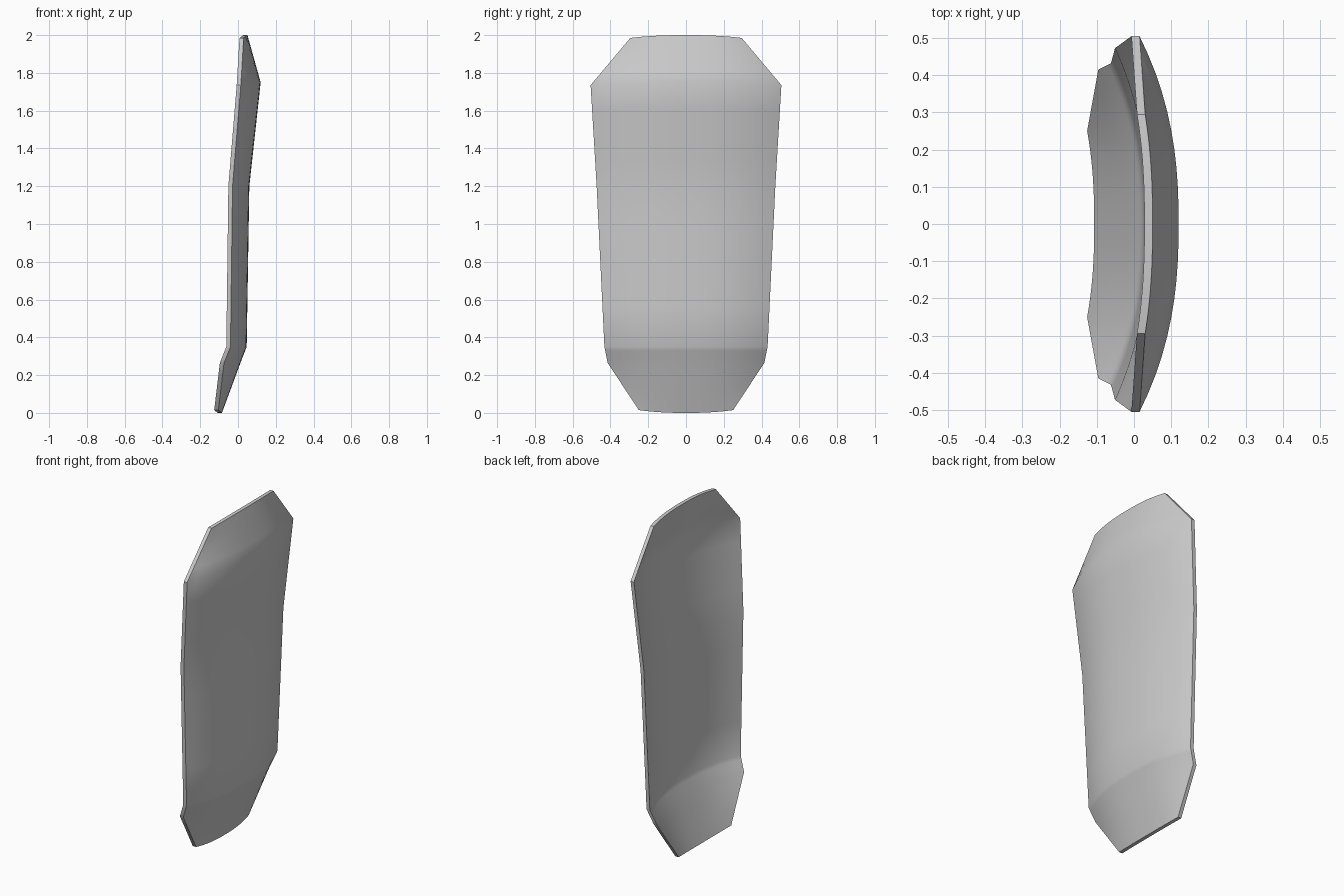
import bpy, bmesh, math
from mathutils import Vector

cube = bpy.data.objects.get("Cube")
if cube:
    bpy.data.objects.remove(cube, do_unlink=True)

# One plain grey for the whole panel
grey = bpy.data.materials.new("plain grey")
grey.use_nodes = True
colour = (0.6, 0.6, 0.6, 1)
grey.diffuse_color = colour
grey.node_tree.nodes["Principled BSDF"].inputs["Base Color"].default_value = colour

THICKNESS = 0.022
COLUMNS = 20
STEPS = 4  # loops per span, keeping each bend's shading local

# Sections from bottom to top: centre z, edge z, centre x, edge x, half width
SECTIONS = [Vector(s) for s in (
    (0.00, 0.015, -0.085, -0.104, 0.25),
    (0.27, 0.265, 0.015, -0.074, 0.415),
    (0.35, 0.35, 0.046, -0.040, 0.432),
    (1.20, 1.20, 0.060, -0.029, 0.473),
    (1.75, 1.735, 0.120, 0.015, 0.505),
    (2.00, 1.985, 0.050, 0.030, 0.295),
)]


def section_points(section):
    """Bowed line across the panel, flatter in the middle than at the edges."""
    z_mid, z_edge, x_mid, x_edge, half = section
    for i in range(COLUMNS + 1):
        t = 2 * i / COLUMNS - 1
        bow = abs(t) ** 2.4
        yield (x_mid + (x_edge - x_mid) * bow, half * t,
               z_mid + (z_edge - z_mid) * bow)


# Curved outer skin
bm = bmesh.new()
sections = [a.lerp(b, k / STEPS) for a, b in zip(SECTIONS, SECTIONS[1:])
            for k in range(STEPS)] + [SECTIONS[-1]]
rows = [[bm.verts.new(p) for p in section_points(s)] for s in sections]
for low, high in zip(rows, rows[1:]):
    for i in range(COLUMNS):
        bm.faces.new((low[i], low[i + 1], high[i + 1], high[i]))

# Inner skin and rim
copy = bmesh.ops.extrude_face_region(bm, geom=bm.faces[:], use_keep_orig=True)
inner = [v for v in copy["geom"] if isinstance(v, bmesh.types.BMVert)]
bmesh.ops.translate(bm, verts=inner, vec=(-THICKNESS, 0, 0))
bmesh.ops.recalc_face_normals(bm, faces=bm.faces[:])

mesh = bpy.data.meshes.new("curved_panel")
bm.to_mesh(mesh)
bm.free()
mesh.materials.append(grey)
panel = bpy.data.objects.new("curved_panel", mesh)
bpy.context.collection.objects.link(panel)

# Smooth skins with a crisp rim
bpy.ops.object.select_all(action="DESELECT")
panel.select_set(True)
bpy.context.view_layer.objects.active = panel
bpy.ops.object.shade_smooth_by_angle(angle=math.radians(35))
